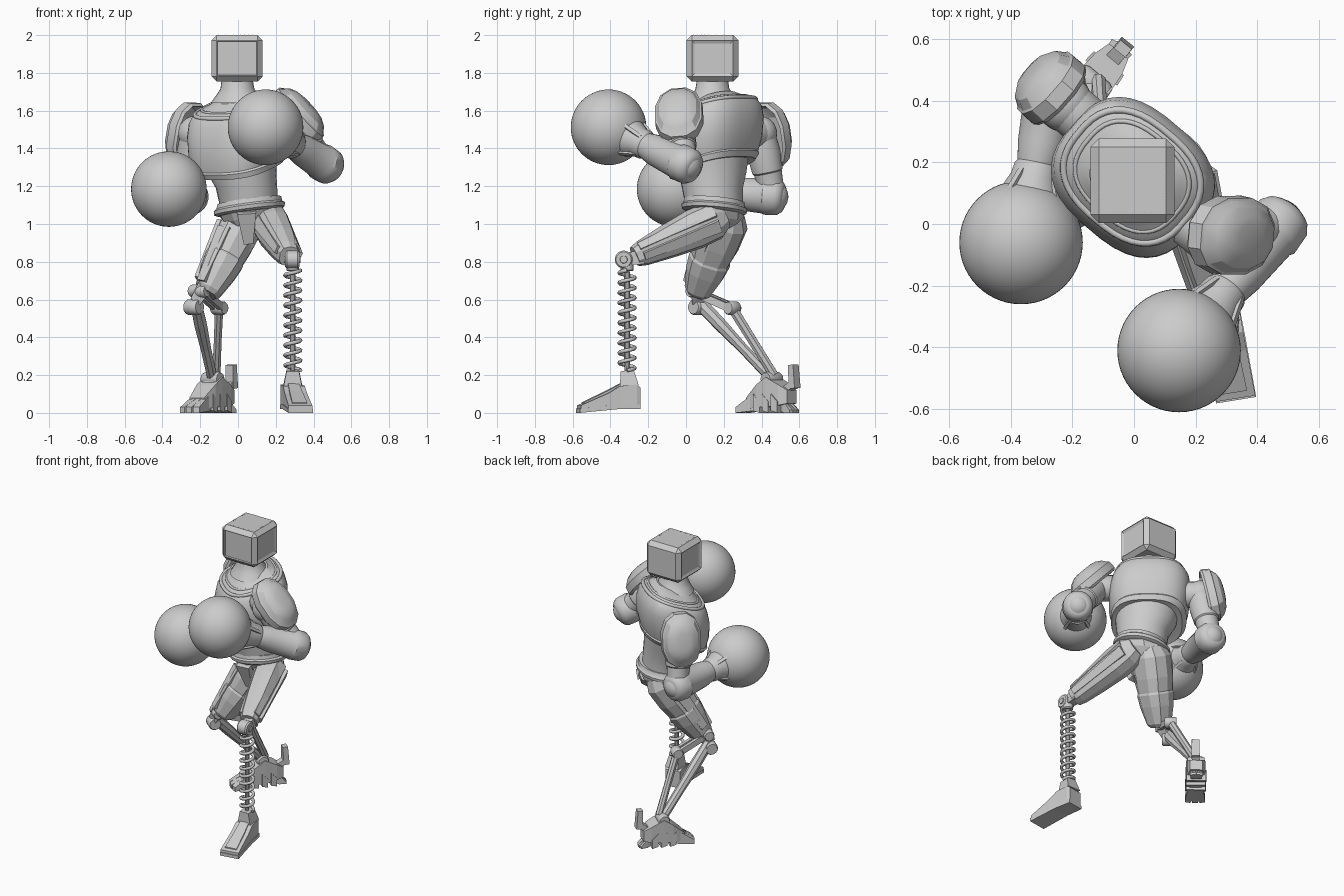
import bpy, bmesh
from math import sin, cos, pi, radians
from mathutils import Vector as V, Matrix

if "Cube" in bpy.data.objects:
    bpy.data.objects.remove(bpy.data.objects["Cube"])

grey = bpy.data.materials.new("plain_grey")
grey.use_nodes = True
tone = (0.6, 0.6, 0.6, 1)
grey.diffuse_color = tone
grey.node_tree.nodes["Principled BSDF"].inputs["Base Color"].default_value = tone


def finish(name, bm, smooth):
    bmesh.ops.recalc_face_normals(bm, faces=bm.faces)
    me = bpy.data.meshes.new(name)
    bm.to_mesh(me)
    bm.free()
    me.materials.append(grey)
    ob = bpy.data.objects.new(name, me)
    bpy.context.collection.objects.link(ob)
    if smooth:
        bpy.ops.object.select_all(action='DESELECT')
        ob.select_set(True)
        bpy.context.view_layer.objects.active = ob
        bpy.ops.object.shade_smooth_by_angle(angle=radians(smooth))


def outline(c, x, y, rx, ry, n, p):
    """Points of a rounded section; p below 1 makes it squarer."""
    power = lambda t: abs(t) ** p * (1 if t > 0 else -1)
    turns = [2 * pi * (i + .5) / n for i in range(n)]
    return [V(c) + x * (power(cos(a)) * rx) + y * (power(sin(a)) * ry) for a in turns]


def loft(name, secs, x, y, n=24, p=1.0, smooth=35):
    """Skin rounded sections (centre, rx, ry) lying in the x, y directions."""
    bm = bmesh.new()
    k = 1 / cos(pi / 4) if n == 4 else 1
    rings = [[bm.verts.new(q) for q in outline(c, x, y, rx * k, ry * k, n, p)] for c, rx, ry in secs]
    for lo, hi in zip(rings, rings[1:]):
        for i in range(n):
            j = (i + 1) % n
            bm.faces.new((lo[i], lo[j], hi[j], hi[i]))
    bm.faces.new(rings[0])
    bm.faces.new(rings[-1])
    finish(name, bm, smooth)


def limb(name, a, b, prof, hint=(0, 0, 1), **kw):
    """Loft from a to b; prof holds (t, width, height along hint)."""
    a, b = V(a), V(b)
    d = (b - a).normalized()
    x = d.cross(V(hint)).normalized()
    loft(name, [(a.lerp(b, t), rx, ry) for t, rx, ry in prof], x, x.cross(d), **kw)


def bar(name, a, b, w, h, w2=None, h2=None, hint=(0, 0, 1)):
    limb(name, a, b, [(0, w, h), (1, w2 or w, h2 or h)], hint, n=4, smooth=0)


def drum(name, c, axis, r, half, n=20):
    c, d = V(c), V(axis).normalized() * half
    prof = [(0, r * .85, r * .85), (.12, r, r), (.88, r, r), (1, r * .85, r * .85)]
    hint = (0, 0, 1) if abs(d.z) < half * .9 else (0, 1, 0)
    limb(name, c - d, c + d, prof, hint, n=n)


def ball(name, c, r, seg=32):
    bm = bmesh.new()
    bmesh.ops.create_uvsphere(bm, u_segments=seg, v_segments=seg // 2, radius=r, matrix=Matrix.Translation(c))
    finish(name, bm, 40)


def wire(name, pts, r, cyclic=False, res=1):
    cu = bpy.data.curves.new(name, 'CURVE')
    cu.dimensions, cu.bevel_depth, cu.bevel_resolution = '3D', r, res
    cu.use_fill_caps = True
    sp = cu.splines.new('POLY')
    sp.points.add(len(pts) - 1)
    for q, co in zip(sp.points, pts):
        q.co = (*co, 1)
    sp.use_cyclic_u = cyclic
    cu.materials.append(grey)
    bpy.context.collection.objects.link(bpy.data.objects.new(name, cu))


# Head: chamfered box, recessed front screen, raised side plates, rivet rows
head = V((-.005, .14, 1.877))
bm = bmesh.new()
bmesh.ops.create_cube(bm, size=1, matrix=Matrix.Translation(head) @ Matrix.Diagonal((.272, .275, .246, 1)))
bmesh.ops.bevel(bm, geom=bm.edges[:], offset=.028, segments=1, affect='EDGES')
bm.normal_update()
big = [f for f in bm.faces if f.calc_area() > .025]
screen = [f for f in big if f.normal.y < -.9]
sides = [f for f in big if abs(f.normal.x) > .9]
bmesh.ops.inset_individual(bm, faces=screen, thickness=.004)
bmesh.ops.inset_individual(bm, faces=screen, thickness=.004, depth=-.01)
bmesh.ops.inset_individual(bm, faces=sides, thickness=.004, depth=-.004)
bmesh.ops.inset_individual(bm, faces=sides, thickness=.018, depth=-.006)
finish("head", bm, 0)
for i in range(9):
    s = -.08 + i * .02
    for co in ((s, -.102, .123), (-.1, s, .123), (.1, s, .123)):
        ball("head_rivet", head + V(co), .0025, 6)

# Torso, turned so the left shoulder leads, with the front leaning down
U = V((.766, -.643, 0))
W = V((.643, .766, .32))
back = V((.643, .766, 0))


def stack(name, rows, x=U, y=W, **kw):
    loft(name, [((cx, cy, z), rx, ry) for cx, cy, z, rx, ry in rows], x, y, **kw)


stack("chest", [(.01, .14, 1.30, .19, .165), (.01, .14, 1.295, .225, .195), (.0, .145, 1.325, .242, .207),
                (.0, .145, 1.335, .234, .202), (.0, .147, 1.41, .255, .22), (-.004, .152, 1.51, .26, .22),
                (-.008, .156, 1.575, .25, .205), (-.008, .155, 1.61, .23, .188), (-.006, .152, 1.63, .197, .16),
                (-.004, .15, 1.65, .15, .125), (-.003, .145, 1.67, .11, .105)], n=36, p=.74)
stack("neck", [(-.003, .145, 1.64, .15, .13), (-.003, .145, 1.68, .118, .108), (-.003, .14, 1.715, .09, .09),
               (-.005, .14, 1.78, .08, .08)], y=back)
for rx, ry, z, r in ((.223, .182, 1.615, .012), (.186, .151, 1.634, .008)):
    wire("collar_rim", outline((-.006, .154, z), U, W, rx, ry, 40, .78), r, True, 2)
stack("abdomen", [(.01, .14, 1.36, .21, .18), (.02, .14, 1.27, .19, .172), (.045, .14, 1.19, .166, .158),
                  (.058, .15, 1.09, .155, .15)], y=back)

# Belt and pelvis
BX, BY = V((1, 0, .13)), V((0, 1, -.08))
stack("belt", [(.06, .15, 1.06, .165, .155), (.06, .15, 1.07, .188, .172), (.06, .15, 1.09, .19, .175),
               (.06, .15, 1.10, .176, .165), (.06, .15, 1.125, .17, .16)], BX, BY)
stack("pelvis", [(.06, .15, 1.08, .17, .16), (.06, .16, 1.02, .14, .14), (.06, .16, .95, .07, .09),
                 (.06, .15, .9, .03, .05)], BX, BY, n=10, smooth=0)
bar("crotch_plate", (.045, .0, 1.06), (.055, .06, .9), .05, .02, .025, .02, hint=(0, 1, 0))

# Arms: shoulder, pad, upper arm, forearm and ball glove
fore = [(0, .06, .06), (.02, .08, .08), (.06, .096, .096), (.17, .1, .1), (.19, .092, .094), (.45, .08, .084),
        (.56, .068, .07), (.58, .075, .078), (.64, .08, .08), (.82, .125, .125)]


def arm(tag, shoulder, elbow, glove, out, pad, pad_long):
    shoulder, elbow, glove, out = V(shoulder), V(elbow), V(glove), V(out).normalized()
    drum(tag + "_shoulder_joint", shoulder - U * (out.x * .05), U, .085, .09)
    ball(tag + "_shoulder_ball", shoulder, .092)
    limb(tag + "_upper_arm", shoulder, elbow, [(0, .08, .08), (.3, .09, .09), (.6, .082, .082), (.62, .075, .075),
                                             (.8, .07, .07), (1, .07, .07)], (0, 1, 0))
    d = (glove - elbow).normalized()
    limb(tag + "_forearm", elbow - d * .062, glove, fore)
    ball(tag + "_elbow", elbow, .082)
    ball(tag + "_glove", glove, .2, 56)
    # straps along the glove cuff
    q = V((0, 0, 1)).cross(d).normalized()
    for i in range(4):
        r = Matrix.Rotation(i * pi / 2 + .7, 3, d) @ q
        bar(tag + "_cuff_strap", elbow + d * .3 + r * .072, glove - d * .16 + r * .11, .01, .006, hint=r)
    # pad as a hollow faceted shield with a raised rim
    long = V(pad_long)
    y = (long - out * long.dot(out)).normalized()
    rows = [(.02, .06, .09), (-.01, .1, .148), (-.065, .12, .17), (-.05, .13, .184), (.0, .128, .178),
            (.005, .12, .168), (.035, .102, .14), (.055, .072, .1), (.062, .045, .06)]
    loft(tag + "_shoulder_pad", [(V(pad) + out * h, w, l) for h, w, l in rows], y.cross(out), y, n=12, p=.85, smooth=24)


arm("left", (.265, -.06, 1.545), (.468, .0, 1.312), (.146, -.41, 1.512), (.72, -.12, .66), (.335, -.04, 1.592), (.7, 0, -.7))
arm("right", (-.225, .39, 1.48), (-.255, .46, 1.145), (-.366, -.06, 1.185), (-.68, .6, .2), (-.288, .458, 1.475), (0, 0, -1))


def plates(tag, a, b, spots, w):
    """Long armour strips lying along a thigh."""
    for off0, off1, t0, t1 in spots:
        o0, o1 = V(off0), V(off1)
        bar(tag + "_thigh_plate", a.lerp(b, t0) + o0, a.lerp(b, t1) + o1, w, .012, w * .6, .012, hint=o0)


# Left leg: raised thigh ending in a spring
hip, knee = V((.16, .15, 1.02)), V((.272, -.27, .828))
limb("left_thigh", hip, knee, [(-.12, .065, .07), (0, .09, .105), (.25, .09, .108), (.6, .08, .09), (.9, .066, .07),
                               (1, .055, .056)], n=10, p=.8, smooth=0)
plates("left", hip, knee, [((.07, .02, .055), (.045, .01, .045), .05, .97), ((.085, .03, -.03), (.06, .02, -.01), .0, .93),
                           ((-.08, -.03, .03), (-.055, -.02, .025), .15, .95), ((.0, .03, .1), (.0, .02, .06), .1, .97)], .034)
bar("left_knee_bracket", knee + V((.006, .04, 0)), (.287, -.33, .81), .034, .04, .026, .03)
drum("left_knee_pin", (.287, -.33, .812), (1, 0, 0), .047, .038)
drum("left_knee_bolt", (.287, -.33, .812), (1, 0, 0), .022, .044, 12)
sx, sy = .29, -.312
drum("spring_seat", (sx, sy, .775), (0, 0, 1), .034, .025)
drum("spring_rod", (sx, sy, .5), (0, 0, 1), .015, .29, 10)
wire("spring", [(sx + .041 * cos(a), sy + .041 * sin(a), .225 + .53 * i / 160)
                for i, a in ((i, i * 2 * pi / 16) for i in range(161))], .0105)


def wedge(name, start, d, rows):
    """Ground wedge from rows of (distance, half width, bottom, top)."""
    loft(name, [(V(start) + d * s + V((0, 0, (lo + hi) / 2)), w, (hi - lo) / 2) for s, w, lo, hi in rows],
         d.cross(V((0, 0, 1))).normalized(), V((0, 0, 1)), n=4, smooth=0)


# Left foot: ankle block and long wedge, toe turned slightly out
toe = V((.16, -.99, 0)).normalized()
heel = V((.279, -.25, 0))
wedge("left_foot", heel, toe, [(0, .052, .02, .135), (.02, .058, .02, .15), (.11, .058, .02, .142), (.17, .06, .02, .105),
                               (.32, .064, .005, .04)])
wedge("left_sole", heel, toe, [(0, .058, .02, .045), (.12, .062, .02, .045), (.325, .066, .0, .022)])
wedge("left_foot_plate", heel, toe, [(.1, .03, .12, .155), (.17, .034, .085, .118), (.30, .04, .03, .056)])
bar("left_ankle", (sx, -.3, .14), (sx, -.312, .225), .05, .05, .033, .035, hint=(0, 1, 0))

# Right leg: armoured thigh with a linkage shin
hip, knee = V((.04, .21, 1.03)), V((-.157, .064, .65))
limb("right_thigh", hip, knee, [(-.1, .09, .09), (.05, .115, .13), (.35, .113, .125), (.55, .105, .108), (.58, .11, .115),
                                (.75, .1, .105), (1, .075, .075), (1.05, .055, .055)], (0, 1, 0), n=10, p=.85, smooth=0)
plates("right", hip, knee, [((-.07, -.09, .03), (-.045, -.062, .03), .2, .95), ((.07, -.08, -.02), (.045, -.06, -.02), .25, .6),
                            ((-.09, .06, .05), (-.065, .03, .04), .2, .95)], .042)
across = V((.77, -.64, 0))
knee, link, ankle = V((-.225, .065, .59)), V((-.1, .245, .555)), V((-.135, .455, .18))
bar("right_knee_bracket", (-.17, .06, .68), knee, .04, .04, .03, .03, hint=(0, 1, 0))
drum("right_knee_pin", (-.205, .055, .645), across, .035, .055)
drum("right_lower_pin", knee - V((.01, 0, .03)), across, .042, .042)
limb("right_shin", knee, ankle, [(0, .032, .038), (.3, .036, .036), (.6, .03, .028), (1, .028, .028)], (0, 1, 0), n=8, smooth=0)
for s in (-.022, .022):
    bar("right_knee_link", V((-.19, .06, .635)) + across * s, link + across * s, .012, .02)
drum("right_link_pin", link, across, .036, .038)
limb("right_rear_strut", link, ankle + V((.02, .01, .02)), [(0, .024, .028), (.5, .022, .026), (1, .024, .026)], (0, 1, 0),
     n=8, smooth=0)
drum("right_ankle_pin", ankle, across, .038, .055)

# Right foot: narrow ridged block with claws and an upright heel tab
f = V((-.62, -.78, 0)).normalized()
base = V((-.05, .56, 0))
wedge("right_foot", base, f, [(0, .04, .05, .12), (.05, .055, .04, .15), (.13, .062, .03, .19), (.19, .064, .03, .15),
                              (.27, .05, .02, .08)])
for turn in (-.24, 0, .24):
    d = Matrix.Rotation(turn, 3, 'Z') @ f
    wedge("right_toe", base + f * .14, d, [(0, .03, .02, .15), (.1, .032, .01, .095), (.2, .018, .0, .03)])
    wedge("right_heel_claw", base + f * .06, -d, [(-.04, .025, .03, .12), (.04, .026, .0, .06), (.085, .022, .0, .015)])
for s in (.05, .11, .17):
    wedge("right_sole_ridge", base, f, [(s, .062, .0, .06), (s + .04, .066, .012, .1)])
bar("right_ankle_block", ankle - V((0, 0, .07)), ankle + V((0, 0, .01)), .05, .05, .03, .03, hint=f)
bar("right_heel_arm", (-.08, .52, .11), (-.032, .575, .155), .025, .018)
bar("right_heel_tab", (-.032, .575, .13), (-.036, .568, .255), .026, .02, .024, .017, hint=f)
